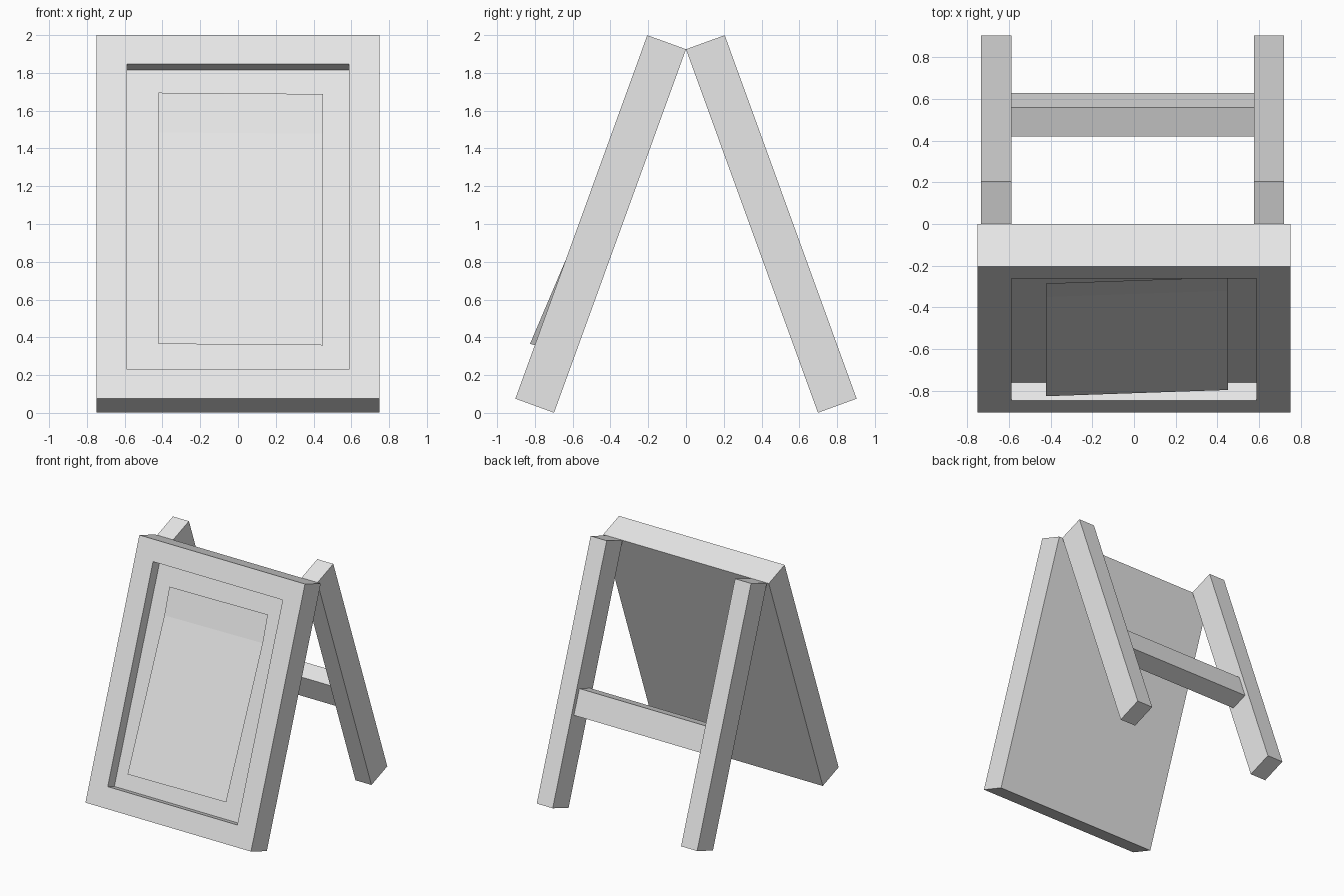
import bpy, bmesh, math
from mathutils import Matrix, Vector

cube = bpy.data.objects.get("Cube")
if cube:
    bpy.data.objects.remove(cube, do_unlink=True)

grey = bpy.data.materials.new("plain grey")
grey.use_nodes = True
grey.diffuse_color = (0.8, 0.8, 0.8, 1)
grey.node_tree.nodes["Principled BSDF"].inputs["Base Color"].default_value = (0.8, 0.8, 0.8, 1)

LEAN = math.radians(19.95)
LENGTH, THICK, APEX = 2.047, 0.218, 1.925


def finish(name, bm):
    mesh = bpy.data.meshes.new(name)
    bm.to_mesh(mesh)
    bm.free()
    mesh.materials.append(grey)
    obj = bpy.data.objects.new(name, mesh)
    bpy.context.collection.objects.link(obj)
    return obj


def leaning_box(x0, x1, d0, d1, s0, s1, side):
    """Box hung from the apex: d is depth outwards, s is height along the lean."""
    bm = bmesh.new()
    bmesh.ops.create_cube(bm, size=1)
    bmesh.ops.scale(bm, vec=(x1 - x0, d1 - d0, s1 - s0), verts=bm.verts)
    centre = ((x0 + x1) / 2, side * (d0 + d1) / 2, (s0 + s1) / 2 - LENGTH)
    bmesh.ops.translate(bm, vec=centre, verts=bm.verts)
    return bm


def stand_up(bm, side):
    place = Matrix.Translation((0, 0, APEX)) @ Matrix.Rotation(side * LEAN, 4, "X")
    bmesh.ops.transform(bm, matrix=place, verts=bm.verts)


# Front board with a recessed display area
bm = leaning_box(-0.75, 0.75, 0, THICK, 0, LENGTH, -1)
front = min(bm.faces, key=lambda f: f.calc_center_median().y)
bmesh.ops.inset_region(bm, faces=[front], thickness=0.163, use_even_offset=True)
floor = bmesh.ops.extrude_discrete_faces(bm, faces=[front])["faces"][0]
bmesh.ops.translate(bm, vec=(0, 0.092, 0), verts=floor.verts)
stand_up(bm, -1)
finish("front_board", bm)

# Rear legs and the rail between them
for name, box in {
    "rear_leg_right": (-0.733, -0.588, 0, THICK, 0, LENGTH),
    "rear_leg_left": (0.575, 0.72, 0, THICK, 0, LENGTH),
    "rear_rail": (-0.588, 0.575, 0.035, 0.184, 0.711, 0.916),
}.items():
    bm = leaning_box(*box, 1)
    stand_up(bm, 1)
    finish(name, bm)

# Loose sheet, slightly askew, with a crease near the top
bm = bmesh.new()
rows = [(-0.826, 0.365), (-0.35, 1.485), (-0.285, 1.695)]
pairs = [(bm.verts.new((-0.422, y, z)), bm.verts.new((0.45, y + 0.03, z - 0.007)))
         for y, z in rows]
for (a, b), (c, d) in zip(pairs, pairs[1:]):
    bm.faces.new((a, b, d, c))
finish("display_sheet", bm)
